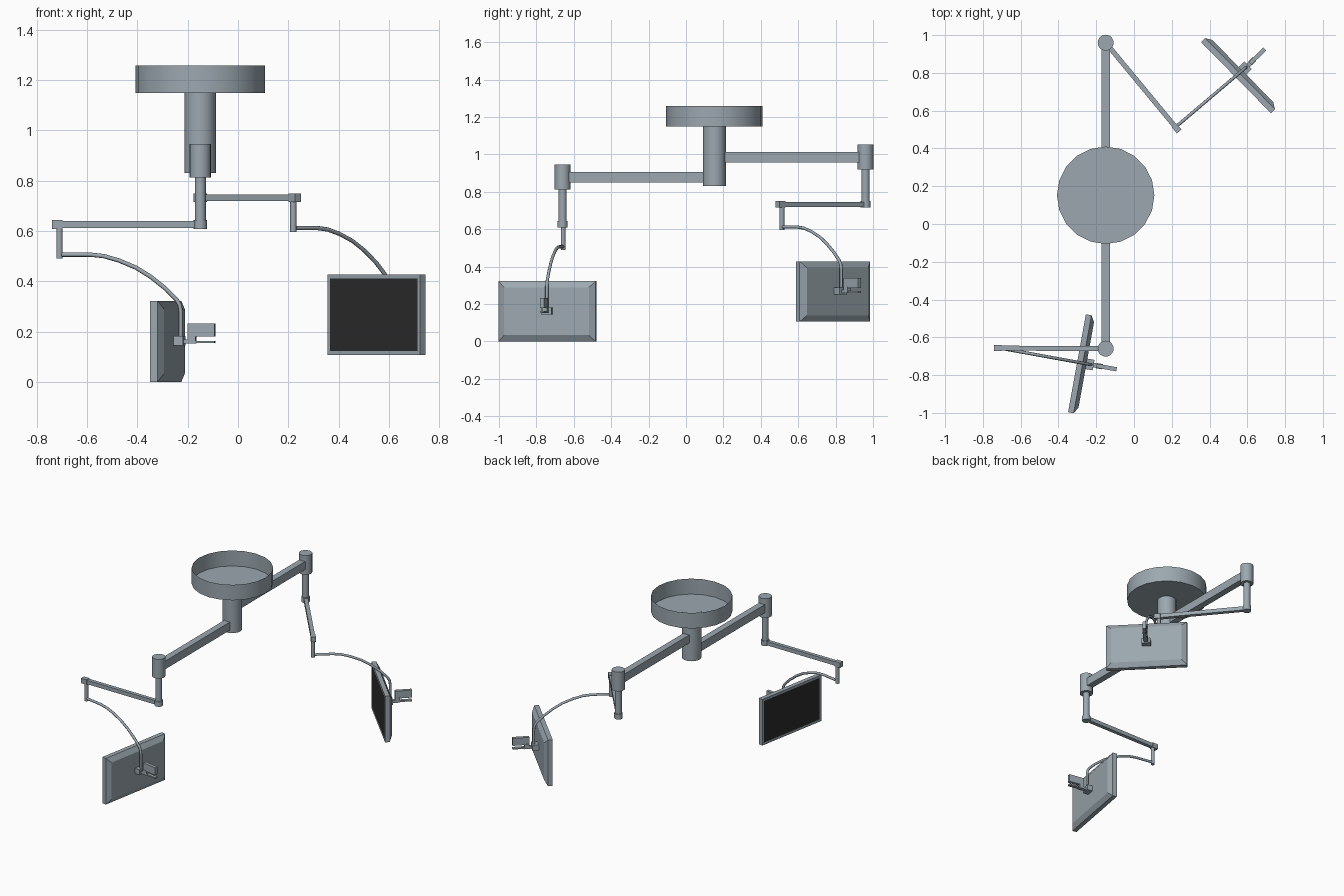
import bpy, bmesh, math
from mathutils import Vector, Matrix

if "Cube" in bpy.data.objects:
    bpy.data.objects.remove(bpy.data.objects["Cube"])

def material(name, rgb):
    m = bpy.data.materials.new(name)
    m.diffuse_color = (*rgb, 1)
    m.use_nodes = True
    m.node_tree.nodes["Principled BSDF"].inputs["Base Color"].default_value = m.diffuse_color
    return m

STEEL = material("steel_grey", (0.33, 0.39, 0.43))
BLACK = material("screen_black", (0.025, 0.025, 0.025))

def finish(name, bm, mats=(STEEL,), matrix=Matrix(), smooth=False):
    bmesh.ops.recalc_face_normals(bm, faces=bm.faces[:])
    me = bpy.data.meshes.new(name)
    bm.to_mesh(me)
    bm.free()
    for m in mats:
        me.materials.append(m)
    if smooth:
        me.shade_smooth()
        me.set_sharp_from_angle(angle=math.radians(32))
    ob = bpy.data.objects.new(name, me)
    ob.matrix_world = matrix
    bpy.context.collection.objects.link(ob)
    return ob

def cylinder(name, x, y, z0, z1, r, sides=20, open_top=False):
    bm = bmesh.new()
    bmesh.ops.create_cone(bm, cap_ends=True, segments=sides, radius1=r, radius2=r, depth=z1 - z0)
    if open_top:
        top = max(bm.faces, key=lambda f: f.calc_center_median().z)
        bmesh.ops.delete(bm, geom=[top], context='FACES_ONLY')
    return finish(name, bm, matrix=Matrix.Translation((x, y, (z0 + z1) / 2)), smooth=True)

def box(name, frame, x, y, z):
    """Box given by its (min, max) ranges inside a frame."""
    bm = bmesh.new()
    bmesh.ops.create_cube(bm, size=1)
    for v in bm.verts:
        v.co = [r[0] if c < 0 else r[1] for c, r in zip(v.co, (x, y, z))]
    return finish(name, bm, matrix=frame)

def frame_at(x, y, z, angle):
    return Matrix.Translation((x, y, z)) @ Matrix.Rotation(angle, 4, 'Z')

def monitor(name, frame):
    """Slab facing -x in its frame, with a bevelled back and an inset screen."""
    bm = bmesh.new()
    bmesh.ops.create_cube(bm, size=1)
    for v in bm.verts:
        v.co = (v.co.x * 0.03 + 0.015, v.co.y * 0.527, v.co.z * 0.322 + 0.161)
    bm.normal_update()
    front = min(bm.faces, key=lambda f: f.calc_center_median().x)
    back = max(bm.faces, key=lambda f: f.calc_center_median().x)
    bmesh.ops.inset_region(bm, faces=[front], thickness=0.023)
    front.material_index = 1
    bmesh.ops.inset_region(bm, faces=[back], thickness=0.047)
    for v in back.verts:
        v.co.x += 0.02
    return finish(name, bm, (STEEL, BLACK), frame)

def tube(name, frame, points, r):
    cu = bpy.data.curves.new(name, 'CURVE')
    cu.dimensions = '3D'
    sp = cu.splines.new('POLY')
    sp.points.add(len(points) - 1)
    for p, (x, z) in zip(sp.points, points):
        p.co = (x, 0, z, 1)
    cu.bevel_depth, cu.bevel_resolution, cu.use_fill_caps = r, 2, True
    cu.materials.append(STEEL)
    ob = bpy.data.objects.new(name, cu)
    ob.matrix_world = frame
    bpy.context.collection.objects.link(ob)

# Ceiling canopy and centre column
CX, CY = -0.15, 0.152
cylinder("ceiling_canopy", CX, CY, 1.15, 1.258, 0.258, 20, open_top=True)
cylinder("centre_column", CX, CY, 0.83, 1.152, 0.062)

# Sagging tube profile: distance along arm, height
SAG = [(0, 0.506), (0.125, 0.506), (0.18, 0.5), (0.24, 0.483), (0.31, 0.454), (0.37, 0.417),
       (0.43, 0.37), (0.474, 0.326), (0.486, 0.305), (0.49, 0.28), (0.49, 0.165)]

def monitor_arm(tag, joint_y, elbow, tube_deg, mon_deg, mon_xy, dz):
    n = lambda part: tag + "_" + part
    # Horizontal main arm
    box(n("main_arm"), frame_at(CX, 0, dz, 0), (-0.0225, 0.0225), sorted((CY, joint_y)), (0.85, 0.907))
    # Outer joint and drop post
    cylinder(n("joint"), CX, joint_y, 0.813 + dz, 0.947 + dz, 0.042)
    cylinder(n("drop_post"), CX, joint_y, 0.612 + dz, 0.82 + dz, 0.022, 16)
    # Lower arm with end knuckles
    d = Vector(elbow) - Vector((CX, joint_y))
    f = frame_at(CX, joint_y, dz, math.atan2(d.y, d.x))
    L = d.length
    box(n("lower_arm"), f, (0, L), (-0.013, 0.013), (0.613, 0.64))
    cylinder(n("inner_knuckle"), CX, joint_y, 0.609 + dz, 0.644 + dz, 0.027, 12)
    box(n("outer_knuckle"), f, (L - 0.012, L + 0.03), (-0.016, 0.016), (0.609, 0.644))
    # Elbow post and curved tube
    cylinder(n("elbow_post"), *elbow, 0.49 + dz, 0.615 + dz, 0.0125, 12)
    tf = frame_at(*elbow, dz, math.radians(tube_deg))
    tube(n("curved_tube"), tf, SAG, 0.0085)
    # Monitor
    mf = frame_at(*mon_xy, dz, math.radians(mon_deg))
    monitor(n("monitor"), mf)
    # Mount bracket and rear handle
    p = tf @ Vector((0.49, 0, 0))
    hf = frame_at(p.x, p.y, 0, math.radians(mon_deg)) @ Matrix.Translation((0, 0, p.z))
    box(n("mount_block"), hf, (-0.045, 0.014), (-0.028, 0.028), (0.145, 0.182))
    box(n("mount_link"), hf, (0.01, 0.062), (-0.012, 0.012), (0.152, 0.168))
    box(n("handle_stem"), hf, (0.03, 0.062), (-0.014, 0.014), (0.152, 0.185))
    box(n("handle_plate"), hf, (0.03, 0.138), (-0.011, 0.011), (0.18, 0.232))
    box(n("handle_rail"), hf, (0.055, 0.138), (-0.011, 0.011), (0.154, 0.163))

monitor_arm("front", -0.66, (-0.71, -0.657), -10.3, -10.3, (-0.302, -0.737), 0)
monitor_arm("back", 0.96, (0.22, 0.513), 40.3, 44.5, (0.54, 0.775), 0.106)
